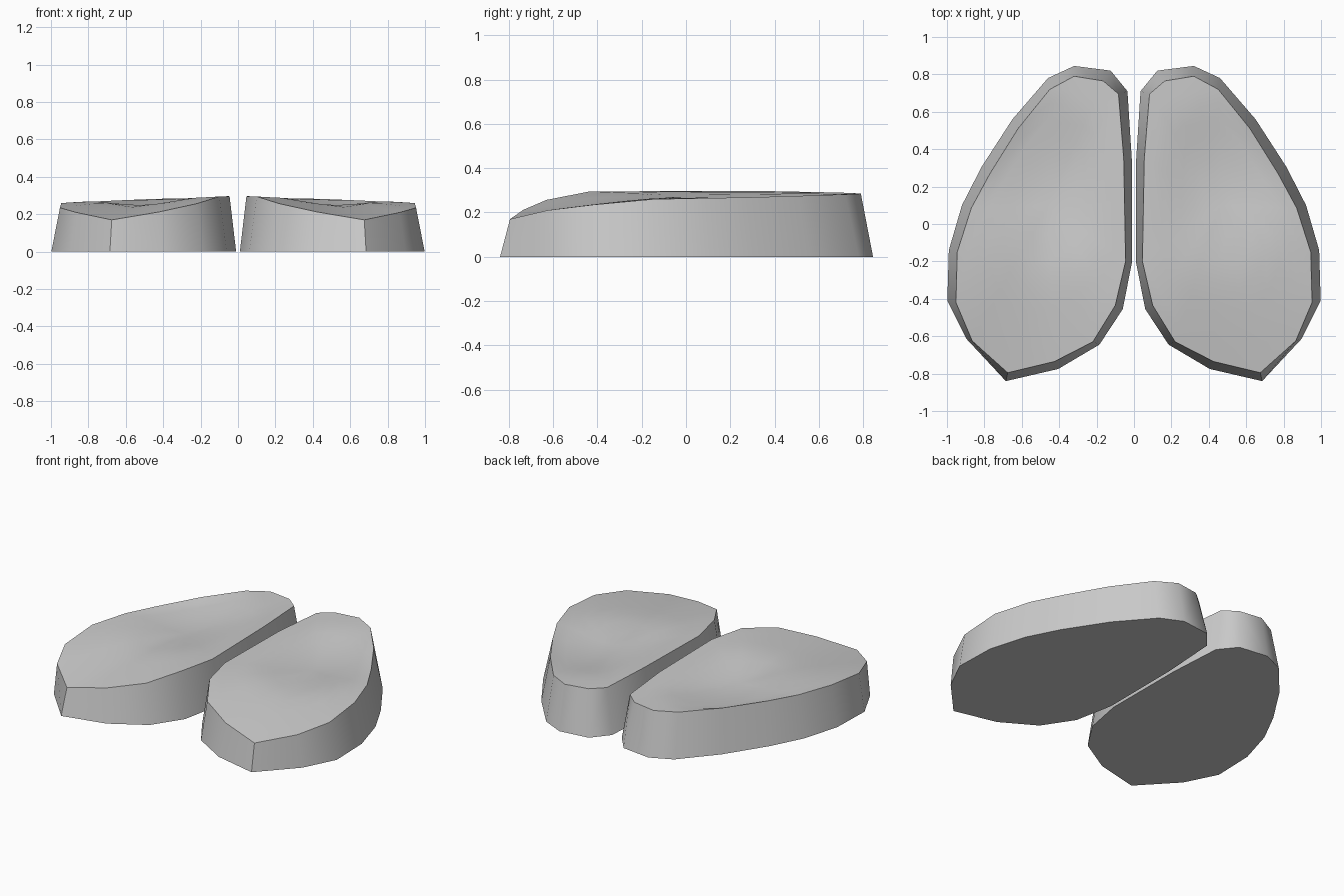
import bpy, bmesh, math

if "Cube" in bpy.data.objects:
    bpy.data.objects.remove(bpy.data.objects["Cube"], do_unlink=True)

grey = bpy.data.materials.new("light grey")
grey.use_nodes = True
grey.diffuse_color = (0.6, 0.6, 0.6, 1)
grey.node_tree.nodes["Principled BSDF"].inputs["Base Color"].default_value = (0.6, 0.6, 0.6, 1)

# Foot outline on the ground, counter-clockwise from the pointed front corner
BASE = [(.685, -.84), (.895, -.615), (.998, -.41), (.99, -.14), (.92, .1), (.815, .305),
        (.65, .56), (.46, .78), (.32, .845), (.125, .82), (.035, .71), (.012, .35),
        (.01, -.2), (.06, -.455), (.185, -.645), (.405, -.775)]
# Matching rim outline with its height
RIM = [(.675, -.795, .17), (.865, -.625, .21), (.952, -.42, .235), (.945, -.15, .26),
       (.87, .085, .265), (.77, .27, .268), (.62, .51, .275), (.45, .72, .282),
       (.32, .79, .285), (.165, .765, .287), (.083, .695, .29), (.055, .35, .297),
       (.045, -.2, .296), (.1, -.435, .295), (.22, -.63, .257), (.425, -.735, .212)]
CENTRE = (.46, .1)
RINGS = (.88, .76, .64, .5, .35, .18)


def top_point(x, y, z, t):
    """Point on the dished top, a fraction t of the way from centre to rim."""
    px = CENTRE[0] + (x - CENTRE[0]) * t
    py = CENTRE[1] + (y - CENTRE[1]) * t
    r2 = min(1, ((px - .45) / .38) ** 2 + ((py - .2) / .5) ** 2)
    return px, py, .28 + (z - .28) * t ** 1.4 - .045 * (1 - r2) ** 1.5


def make_pad(name, side):
    bm = bmesh.new()

    def ring(points):
        return [bm.verts.new((side * x, y, z)) for x, y, z in points]

    # Walls and dished top as nested rings
    loops = [ring([(x, y, 0) for x, y in BASE]), ring(RIM)]
    loops += [ring([top_point(*p, t) for p in RIM]) for t in RINGS]
    n = len(BASE)
    for a, b in zip(loops, loops[1:]):
        for i in range(n):
            j = (i + 1) % n
            bm.faces.new((a[i], a[j], b[j], b[i]))
    # Centre fan and flat underside
    mid = bm.verts.new((side * CENTRE[0], CENTRE[1], top_point(*CENTRE, .28, 0)[2]))
    for i in range(n):
        bm.faces.new((loops[-1][i], loops[-1][(i + 1) % n], mid))
    bm.faces.new(loops[0])
    bmesh.ops.recalc_face_normals(bm, faces=bm.faces)

    mesh = bpy.data.meshes.new(name)
    bm.to_mesh(mesh)
    bm.free()
    mesh.materials.append(grey)
    obj = bpy.data.objects.new(name, mesh)
    bpy.context.collection.objects.link(obj)
    bpy.ops.object.select_all(action='DESELECT')
    obj.select_set(True)
    bpy.context.view_layer.objects.active = obj
    bpy.ops.object.shade_smooth_by_angle(angle=math.radians(50))


make_pad("left_pad", 1)
make_pad("right_pad", -1)
